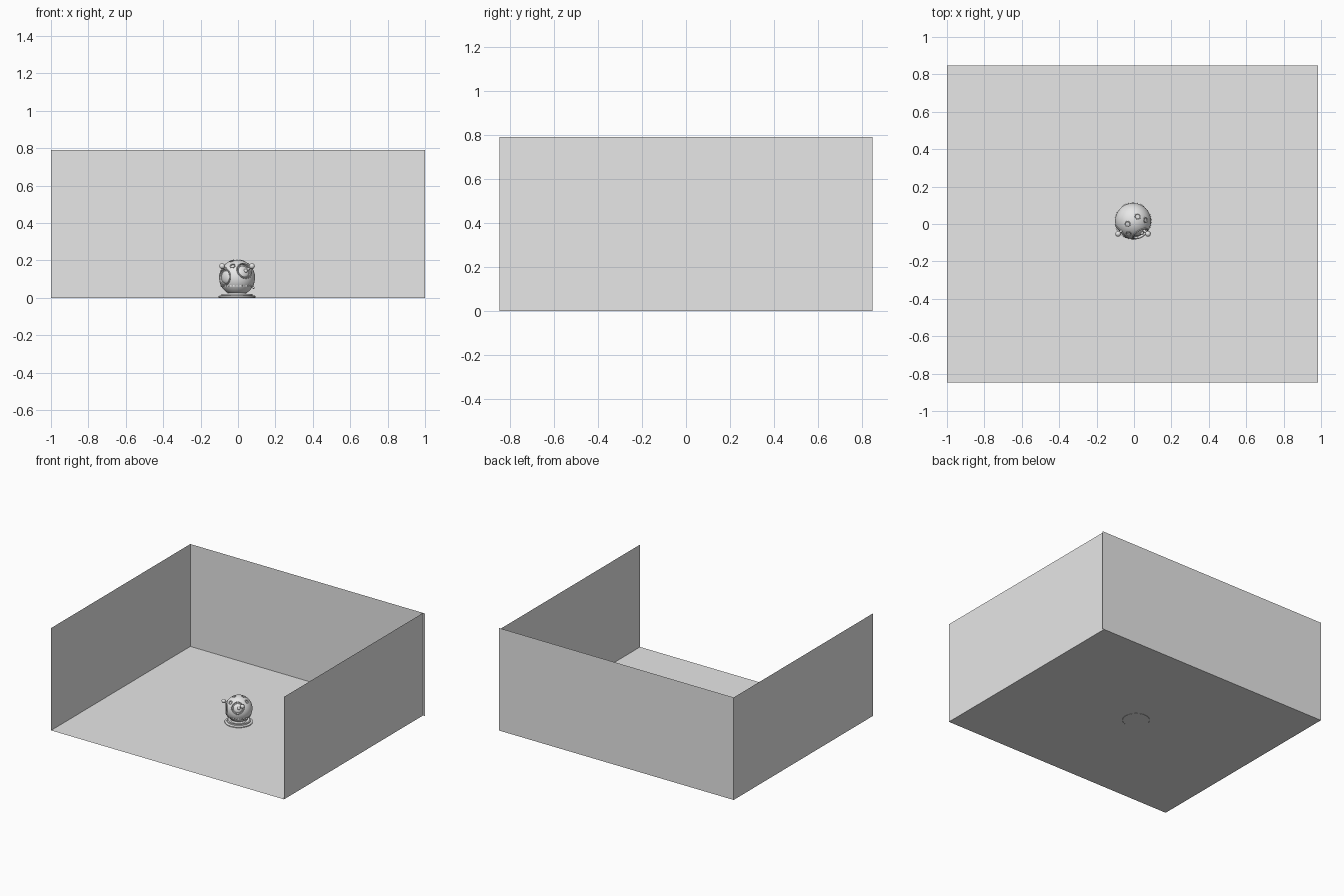
import bpy, bmesh, math
from mathutils import Vector, Matrix

if "Cube" in bpy.data.objects:
    bpy.data.objects.remove(bpy.data.objects["Cube"], do_unlink=True)

grey = bpy.data.materials.new("light_grey")
grey.use_nodes = True
grey.diffuse_color = (0.8, 0.8, 0.8, 1)
grey.node_tree.nodes["Principled BSDF"].inputs["Base Color"].default_value = (0.8, 0.8, 0.8, 1)

CENTRE = Vector((-0.005, 0.016, 0.108))
RADIUS = 0.096


def finish(name, bm, matrix=Matrix(), smooth=True):
    """Turn a bmesh into a shaded object."""
    bm.transform(matrix)
    mesh = bpy.data.meshes.new(name)
    bm.to_mesh(mesh)
    bm.free()
    mesh.materials.append(grey)
    if smooth:
        mesh.shade_smooth()
        mesh.set_sharp_from_angle(angle=math.radians(35))
    ob = bpy.data.objects.new(name, mesh)
    bpy.context.collection.objects.link(ob)
    return ob


def panel(name, corner, side_a, side_b):
    bm = bmesh.new()
    c, a, b = Vector(corner), Vector(side_a), Vector(side_b)
    bm.faces.new([bm.verts.new(p) for p in (c, c + a, c + a + b, c + b)])
    return finish(name, bm, smooth=False)


def aim(direction, distance=0.0):
    """Matrix placing local z along a direction from the ball centre."""
    d = Vector(direction).normalized()
    return Matrix.Translation(CENTRE + d * distance) @ d.to_track_quat('Z', 'Y').to_matrix().to_4x4()


def lathe(name, profile, matrix, steps=48):
    bm = bmesh.new()
    verts = [bm.verts.new((r, 0, h)) for r, h in profile]
    edges = [bm.edges.new(pair) for pair in zip(verts, verts[1:])]
    bmesh.ops.spin(bm, geom=verts + edges, axis=(0, 0, 1), cent=(0, 0, 0),
                   angle=math.tau, steps=steps)
    bmesh.ops.remove_doubles(bm, verts=bm.verts, dist=1e-5)
    bmesh.ops.recalc_face_normals(bm, faces=bm.faces)
    return finish(name, bm, matrix)


def ring(name, radius, thick, matrix):
    profile = [(radius + thick * math.cos(t * math.tau / 10),
                thick * math.sin(t * math.tau / 10)) for t in range(11)]
    return lathe(name, profile, matrix)


def ball(name, radius, matrix, segments=32):
    bm = bmesh.new()
    bmesh.ops.create_uvsphere(bm, u_segments=segments, v_segments=segments // 2, radius=radius)
    return finish(name, bm, matrix)


def drill(target, radius, direction, depth):
    """Cut a round hole into the ball and remove the cutter."""
    bm = bmesh.new()
    bmesh.ops.create_cone(bm, cap_ends=True, segments=48, radius1=radius,
                          radius2=radius, depth=0.1)
    cutter = finish("cutter", bm, aim(direction, depth + 0.05))
    mod = target.modifiers.new("hole", 'BOOLEAN')
    mod.operation, mod.solver, mod.object = 'DIFFERENCE', 'EXACT', cutter
    bpy.context.view_layer.update()
    graph = bpy.context.evaluated_depsgraph_get()
    mesh = bpy.data.meshes.new_from_object(target.evaluated_get(graph))
    target.modifiers.clear()
    target.data = mesh
    bpy.data.objects.remove(cutter, do_unlink=True)


# Open-fronted room
W, D, H = 1.985, 1.695, 0.79
Y0, Z0 = -D / 2, 0.001
panel("floor", (-1, Y0, Z0), (W, 0, 0), (0, D, 0))
panel("back_wall", (-1, -Y0, 0), (2, 0, 0), (0, 0, H))
panel("right_wall", (-1, Y0, 0), (0, D, 0), (0, 0, H))
panel("left_wall", (W - 1, -Y0, 0), (0, -D, 0), (0, 0, H))

# Stepped base and neck
ground = Matrix.Translation((CENTRE.x, CENTRE.y, 0))
lathe("base", [(0, 0), (0.094, 0), (0.098, 0.003), (0.098, 0.009), (0.094, 0.012),
               (0.084, 0.013), (0.082, 0.02), (0.076, 0.022), (0.068, 0.018),
               (0.055, 0.016), (0.045, 0.03), (0, 0.03)], ground)

# Main ball with its ports
body = ball("body", RADIUS, Matrix.Translation(CENTRE), 64)
large_ports = {"eye_port": (0.45, -0.78, 0.42), "side_port": (-0.76, -0.65, 0.04)}
small_ports = [(-0.31, -0.17, 0.94), (0.26, 0.25, 0.93), (0.7, 0.05, 0.7), (-0.25, -0.7, 0.66)]
PORT, HOLE = 0.042, 0.014
for name, way in large_ports.items():
    drill(body, PORT, way, 0.074)
    rim = math.sqrt(RADIUS ** 2 - PORT ** 2)
    ring(name + "_rim", PORT + 0.001, 0.0035, aim(way, rim))
    ring(name + "_inner_ring", PORT * 0.82, 0.003, aim(way, 0.076))
for way in small_ports:
    drill(body, HOLE, way, 0.088)
    ring("small_port_rim", HOLE, 0.0025, aim(way, math.sqrt(RADIUS ** 2 - HOLE ** 2)))
body.data.shade_smooth()
body.data.set_sharp_from_angle(angle=math.radians(35))

# Domed lens and pupil in the eye, shallow dome in the side port
eye = large_ports["eye_port"]
flatten = Matrix.Diagonal((1, 1, 0.45, 1))
ball("eye_lens", 0.034, aim(eye, 0.073) @ flatten)
ball("eye_pupil", 0.011, aim(eye, 0.086) @ Matrix.Translation((0.008, 0, 0)))
ball("side_dome", 0.036, aim(large_ports["side_port"], 0.073) @ flatten)

# Lower seam with a row of teeth
SEAM = -0.048
seam_radius = math.sqrt(RADIUS ** 2 - SEAM ** 2)
ring("lower_seam", seam_radius, 0.0025, Matrix.Translation(CENTRE + Vector((0, 0, SEAM))))
bm = bmesh.new()
TEETH = 32
for i in range(TEETH):
    turn = Matrix.Rotation(math.tau * i / TEETH, 4, 'Z')
    place = Matrix.Translation((seam_radius + 0.002, 0, SEAM + 0.005))
    bmesh.ops.create_cube(bm, size=1, matrix=turn @ place @ Matrix.Diagonal((0.006, 0.007, 0.008, 1)))
finish("seam_teeth", bm, Matrix.Translation(CENTRE), smooth=False)

# Knobs on short stems
for name, side in (("left", 1), ("right", -1)):
    way = (0.08 * side, -0.069, 0.062)
    lathe(name + "_stem", [(0.009, 0.09), (0.006, 0.1), (0.006, 0.122)], aim(way), 16)
    ball(name + "_knob", 0.015, aim(way, 0.122))

# Small peg low on the left
lathe("side_peg", [(0.006, 0.085), (0.006, 0.106), (0.004, 0.11), (0, 0.11)],
      aim((0.82, -0.2, -0.5)), 16)
